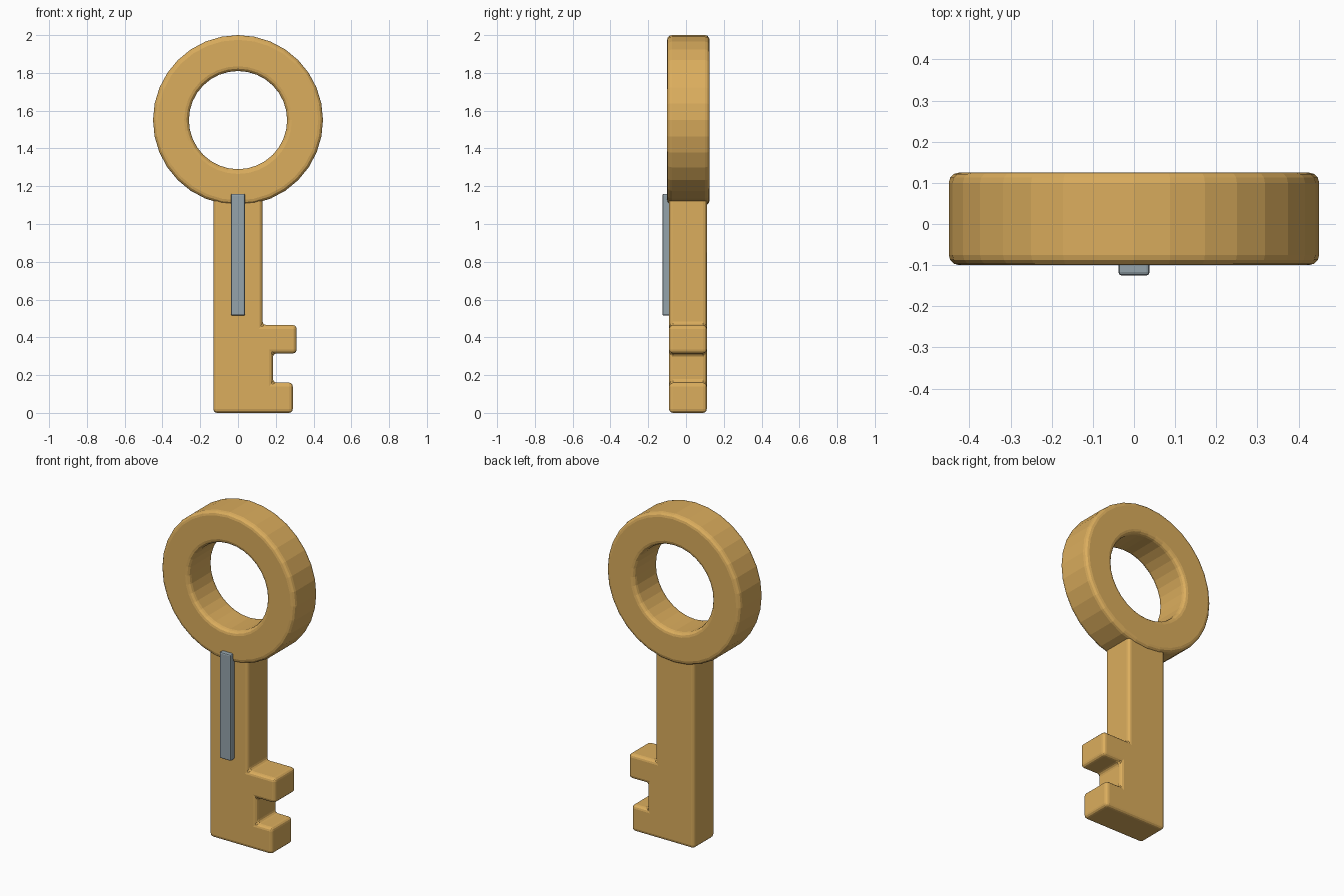
import bpy, bmesh, math

cube = bpy.data.objects.get("Cube")
if cube:
    bpy.data.objects.remove(cube, do_unlink=True)


def material(name, rgb):
    mat = bpy.data.materials.new(name)
    mat.use_nodes = True
    mat.diffuse_color = (*rgb, 1)
    bsdf = next(n for n in mat.node_tree.nodes if n.type == 'BSDF_PRINCIPLED')
    bsdf.inputs["Base Color"].default_value = (*rgb, 1)
    return mat


brass = material("brass", (0.71, 0.42, 0.11))
steel = material("steel grey", (0.30, 0.37, 0.41))


def finish(name, bm, mat, bevel, segments):
    """Turn a bmesh into an object with rounded edges."""
    bmesh.ops.recalc_face_normals(bm, faces=bm.faces)
    mesh = bpy.data.meshes.new(name)
    bm.to_mesh(mesh)
    bm.free()
    mesh.materials.append(mat)
    obj = bpy.data.objects.new(name, mesh)
    bpy.context.collection.objects.link(obj)
    mod = obj.modifiers.new("rounded_edges", 'BEVEL')
    mod.width = bevel
    mod.segments = segments
    mod.limit_method = 'ANGLE'
    mod.angle_limit = math.radians(30)
    return obj


def plate(name, outline, front, back, mat, bevel, segments):
    """Extrude an x-z outline from front to back."""
    bm = bmesh.new()
    face = bm.faces.new([bm.verts.new((x, front, z)) for x, z in outline])
    result = bmesh.ops.extrude_face_region(bm, geom=[face])
    verts = [v for v in result["geom"] if isinstance(v, bmesh.types.BMVert)]
    bmesh.ops.translate(bm, verts=verts, vec=(0, back - front, 0))
    return finish(name, bm, mat, bevel, segments)


def ring(name, height, outer, inner, front, back, sides, mat, bevel):
    """Sweep a rectangular section around the y axis."""
    bm = bmesh.new()
    section = [(outer, front), (outer, back), (inner, back), (inner, front)]
    loops = []
    for i in range(sides):
        a = math.tau * i / sides
        loops.append([bm.verts.new((r * math.sin(a), y, height + r * math.cos(a)))
                      for r, y in section])
    for i in range(sides):
        here, after = loops[i], loops[(i + 1) % sides]
        for j in range(4):
            k = (j + 1) % 4
            bm.faces.new((here[j], here[k], after[k], after[j]))
    return finish(name, bm, mat, bevel, 3)


# Round handle
ring("bow_ring", 1.55, 0.45, 0.26, -0.10, 0.125, 32, brass, 0.025)

# Shaft and the two teeth as one profile
profile = [(-0.13, 0), (0.29, 0), (0.29, 0.16), (0.185, 0.16), (0.185, 0.315),
           (0.31, 0.315), (0.31, 0.465), (0.13, 0.465), (0.13, 1.2), (-0.13, 1.2)]
plate("shaft_and_teeth", profile, -0.09, 0.11, brass, 0.02, 3)

# Raised strip on the front
strip = [(-0.038, 0.515), (0.038, 0.515), (0.038, 1.16), (-0.038, 1.16)]
plate("front_strip", strip, -0.125, -0.075, steel, 0.008, 2)
